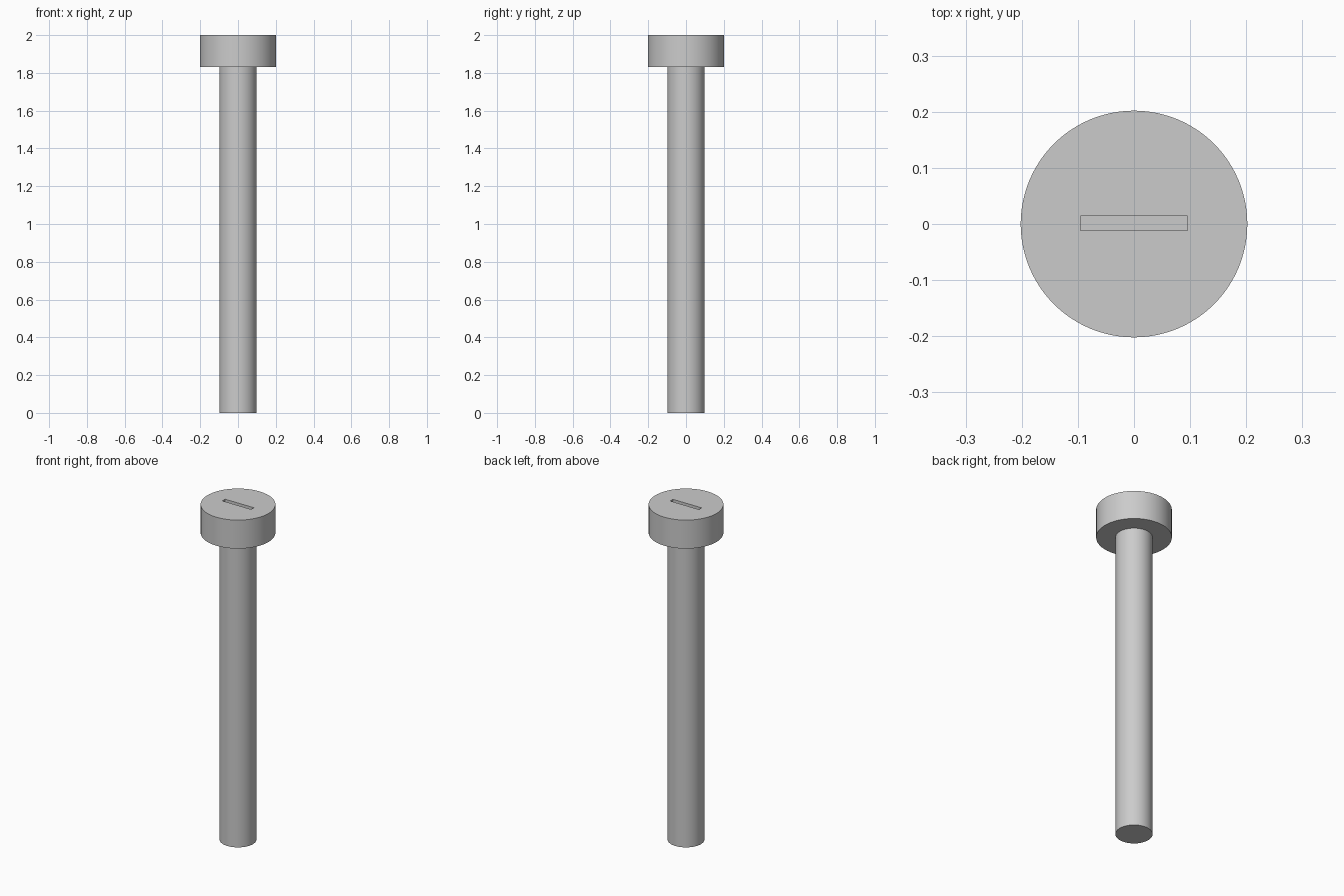
import bpy
import math

if "Cube" in bpy.data.objects:
    bpy.data.objects.remove(bpy.data.objects["Cube"], do_unlink=True)

# Plain grey metal
STEEL = (0.6, 0.6, 0.6, 1.0)
steel = bpy.data.materials.new("grey_steel")
steel.use_nodes = True
steel.diffuse_color = STEEL
steel.node_tree.nodes["Principled BSDF"].inputs["Base Color"].default_value = STEEL

HEAD_RADIUS = 0.202
SHANK_RADIUS = 0.099
HEAD_BOTTOM = 1.83
TOP = 2.0
SLOT_LENGTH, SLOT_WIDTH, SLOT_DEPTH = 0.19, 0.026, 0.05


def cylinder(name, radius, bottom, top):
    bpy.ops.mesh.primitive_cylinder_add(
        vertices=96, radius=radius, depth=top - bottom,
        location=(0, 0, (bottom + top) / 2))
    obj = bpy.context.object
    obj.name = name
    obj.data.materials.append(steel)
    return obj


def smooth(obj):
    bpy.ops.object.select_all(action="DESELECT")
    obj.select_set(True)
    bpy.context.view_layer.objects.active = obj
    bpy.ops.object.shade_smooth_by_angle(angle=math.radians(30))


# Long plain shank, seated slightly into the head
shank = cylinder("shank", SHANK_RADIUS, 0, HEAD_BOTTOM + 0.02)
smooth(shank)

# Cylindrical head
head = cylinder("head", HEAD_RADIUS, HEAD_BOTTOM, TOP)

# Driver slot cut into the top of the head
bpy.ops.mesh.primitive_cube_add(size=1, location=(0, 0.001, TOP))
cutter = bpy.context.object
cutter.name = "slot_cutter"
cutter.scale = (SLOT_LENGTH, SLOT_WIDTH, SLOT_DEPTH * 2)
cutter.data.materials.append(steel)
cutter.hide_render = True
bpy.context.view_layer.update()

slot = head.modifiers.new("driver_slot", "BOOLEAN")
slot.operation = "DIFFERENCE"
slot.solver = "EXACT"
slot.object = cutter
bpy.context.view_layer.objects.active = head
bpy.ops.object.modifier_apply(modifier=slot.name)
bpy.data.objects.remove(cutter, do_unlink=True)
smooth(head)
